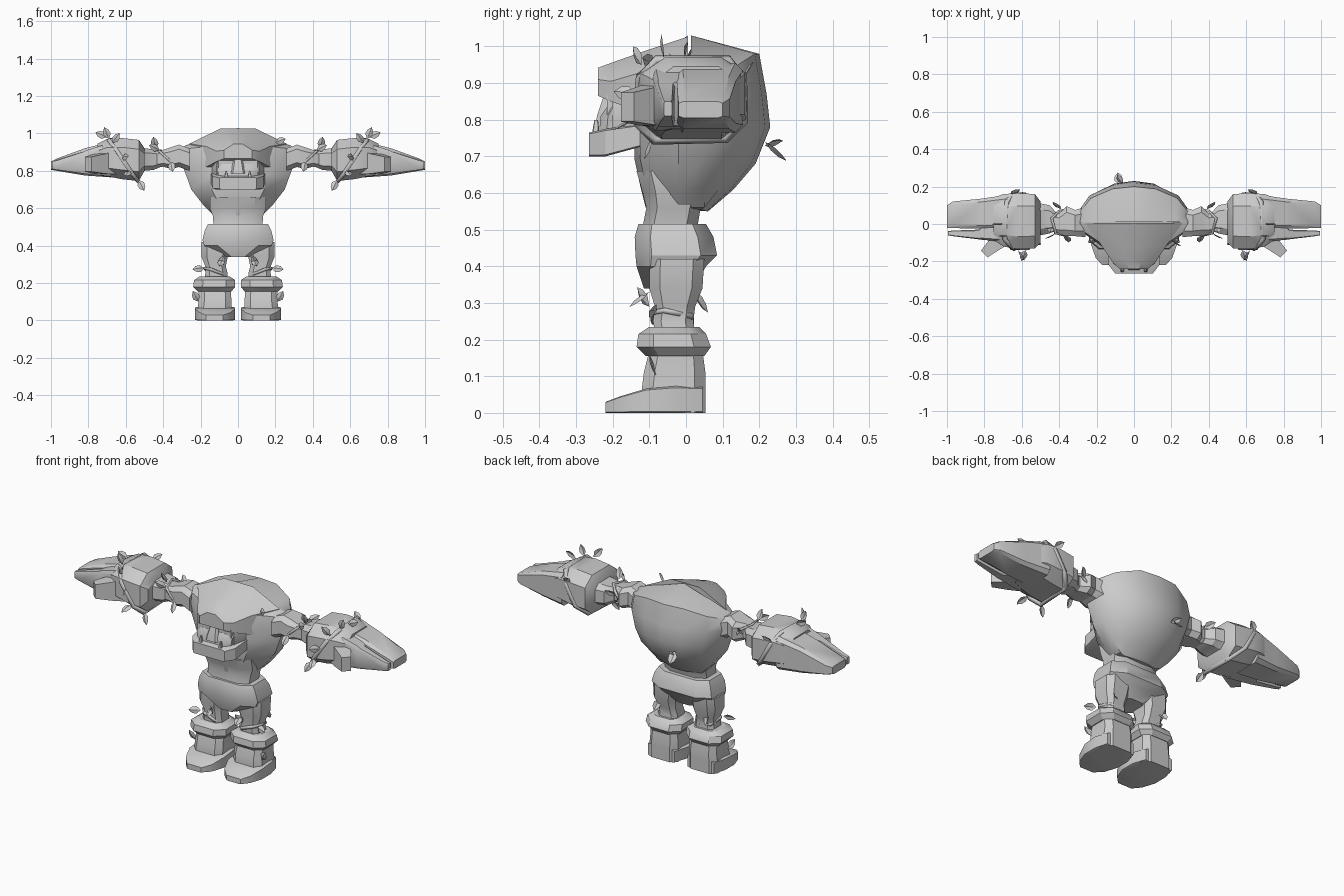
import bpy, bmesh, math
from mathutils import Vector

stone = bpy.data.materials.new("grey stone")
stone.diffuse_color = (0.6, 0.6, 0.6, 1)


def finish(name, bm, angle=30):
    bmesh.ops.recalc_face_normals(bm, faces=bm.faces)
    me = bpy.data.meshes.new(name)
    bm.to_mesh(me)
    bm.free()
    ob = bpy.data.objects.new(name, me)
    bpy.context.collection.objects.link(ob)
    me.materials.append(stone)
    bpy.ops.object.select_all(action='DESELECT')
    bpy.context.view_layer.objects.active = ob
    ob.select_set(True)
    bpy.ops.object.shade_smooth_by_angle(angle=math.radians(angle))
    return ob


def loft(name, rings, angle=30):
    """Skin a list of equal-length point rings and cap both ends."""
    bm = bmesh.new()
    vs = [[bm.verts.new(p) for p in r] for r in rings]
    n = len(vs[0])
    for a, b in zip(vs, vs[1:]):
        for i in range(n):
            j = (i + 1) % n
            bm.faces.new((a[i], a[j], b[j], b[i]))
    bm.faces.new(vs[0])
    bm.faces.new(vs[-1])
    return finish(name, bm, angle)


def ring(axis, pos, a0, a1, b0, b1, c=0.3):
    """Chamfered rectangle across the given axis."""
    a, b = (a1 - a0) / 2 * c, (b1 - b0) / 2 * c
    pts = [(a0 + a, b0), (a1 - a, b0), (a1, b0 + b), (a1, b1 - b),
           (a1 - a, b1), (a0 + a, b1), (a0, b1 - b), (a0, b0 + b)]
    return [{'x': (pos, p, q), 'y': (p, pos, q), 'z': (p, q, pos)}[axis] for p, q in pts]


def stack(name, axis, rows, s=1, c=0.3, angle=30):
    rings = [[(x * s, y, z) for x, y, z in ring(axis, *r, c)] for r in rows]
    return loft(name, rings, angle)


def vine(name, pts, s=1, depth=0.014):
    cu = bpy.data.curves.new(name, 'CURVE')
    cu.dimensions = '3D'
    cu.bevel_depth, cu.bevel_resolution = depth, 0
    sp = cu.splines.new('POLY')
    sp.points.add(len(pts) - 1)
    for p, (x, y, z) in zip(sp.points, pts):
        p.co = (x * s, y, z, 1)
    sp.use_cyclic_u = True
    cu.materials.append(stone)
    ob = bpy.data.objects.new(name, cu)
    bpy.context.collection.objects.link(ob)


def leaf(base, direction, s=1, size=0.068):
    """Folded pointed leaf growing from base along direction."""
    d = Vector(direction).normalized()
    side = d.cross(Vector((0.2, -1, 0.3))).normalized()
    up = side.cross(d)
    b = Vector(base)
    bm = bmesh.new()
    pts = [b]
    for t, w in ((0.35, 0.29), (0.7, 0.24)):
        m = b + d * size * t
        pts += [m - side * size * w, m + up * size * 0.09, m + side * size * w]
    pts.append(b + d * size)
    v = [bm.verts.new((p.x * s, p.y, p.z)) for p in pts]
    for f in ((0, 1, 2), (0, 2, 3), (1, 4, 5, 2), (2, 5, 6, 3), (4, 7, 5), (5, 7, 6)):
        bm.faces.new([v[i] for i in f])
    finish("leaf", bm)


# Torso: broad chest tapering to the waist, topped by a ridge
def torso_ring(hw, yf, yb, zf, zs, zb):
    ym = 0.01
    half = [(0.55 * hw, yf + 0.015, zf * 0.6 + zs * 0.4), (hw, ym - 0.03, zs), (hw, ym + 0.04, zs),
            (0.77 * hw, yb * 0.69, zs * 0.5 + zb * 0.5), (0.38 * hw, yb * 0.94, zb)]
    return ([(0, yf, zf)] + half + [(0, yb, zb)]
            + [(-x, y, z) for x, y, z in reversed(half)])


top = [(x * 0.98, 0.008 + y * 0.03, 1.03 - abs(x) * 0.33)
       for x, y, z in torso_ring(0.29, -0.12, 0.2, 1, 1, 1)]
loft("torso", [
    torso_ring(0.13, -0.11, 0.06, 0.56, 0.56, 0.55),
    torso_ring(0.18, -0.125, 0.13, 0.62, 0.61, 0.61),
    torso_ring(0.25, -0.14, 0.19, 0.69, 0.70, 0.68),
    torso_ring(0.275, -0.14, 0.23, 0.78, 0.77, 0.78),
    torso_ring(0.31, -0.135, 0.22, 0.87, 0.86, 0.87),
    torso_ring(0.30, -0.125, 0.20, 0.94, 0.915, 0.98),
    top], 35)

# Waist and pelvis
stack("waist", 'z', [(0.50, -.13, .13, -.12, .03), (0.56, -.135, .135, -.108, .04),
                     (0.60, -.15, .15, -.118, .06), (0.66, -.15, .15, -.135, .06)], c=0.4)
stack("pelvis", 'z', [(0.34, -.06, .06, -.115, .02), (0.40, -.18, .18, -.135, .055),
                      (0.43, -.19, .19, -.138, .085), (0.48, -.178, .178, -.14, .075),
                      (0.515, -.16, .16, -.13, .055)], c=0.4)

# Head: hood sloping down from the ridge, face, nose, upper and lower jaw
loft("brow_hood", [[(-w, y, zb), (w, y, zb), (w, y, zs), (w * .35, y, zt), (-w * .35, y, zt), (-w, y, zs)]
                   for y, w, zb, zs, zt in ((-.24, .075, .865, .91, .942), (-.205, .115, .85, .905, .955),
                                            (-.12, .17, .82, .93, .985), (.006, .26, .84, .945, 1.027))])
stack("face", 'y', [(-.215, -.105, .105, .75, .88), (-.08, -.14, .14, .73, .88)], c=0.2)
stack("nose", 'z', [(.785, -.04, .04, -.247, -.15), (.81, -.035, .035, -.243, -.15),
                    (.88, -.018, .018, -.22, -.15)])
stack("upper_jaw", 'z', [(.765, -.105, .105, -.237, -.10), (.81, -.11, .11, -.233, -.10),
                         (.835, -.115, .115, -.216, -.10)], c=0.3)
stack("lower_jaw", 'y', [(-.265, -.10, .10, .70, .765), (-.22, -.135, .135, .70, .775),
                         (-.11, -.145, .145, .73, .79)], c=0.12)

for s in (1, -1):
    # Tusk and cheek
    stack("tusk", 'z', [(.755, .05, .075, -.258, -.235), (.80, .06, .066, -.25, -.24)], s)
    stack("cheek", 'y', [(-.20, .09, .115, .765, .855), (-.09, .11, .15, .75, .87)], s)

    # Arm: shoulder, upper arm, elbow
    stack("upper_arm", 'x', [(.26, -.07, .09, .80, .92), (.315, -.065, .075, .82, .94),
                             (.36, -.065, .095, .81, .925), (.40, -.055, .055, .822, .912),
                             (.44, -.04, .055, .815, .908)], s, 0.4)
    stack("elbow", 'x', [(.415, -.035, .06, .82, .905), (.45, -.05, .10, .805, .915),
                         (.50, -.06, .11, .80, .92), (.535, -.09, .12, .78, .94)], s, 0.4)
    # Forearm flaring out, then the flat tapering hand
    stack("forearm", 'x', [(.50, -.10, .12, .80, .92), (.53, -.13, .16, .745, .965),
                           (.62, -.135, .165, .755, .975), (.70, -.12, .16, .77, .97),
                           (.75, -.085, .14, .775, .945)], s, 0.45, 35)
    stack("hand", 'x', [(.68, -.03, .155, .765, .955), (.82, -.025, .135, .775, .92),
                        (.97, -.022, .12, .80, .865), (1.0, -.02, .10, .805, .85)], s, 0.22)
    stack("forefinger", 'x', [(.68, -.095, .0, .77, .95), (.81, -.085, .0, .782, .91),
                              (.83, -.082, -.03, .785, .90), (.97, -.065, -.035, .805, .855),
                              (.995, -.06, -.038, .81, .85)], s, 0.22)
    # Thumb angled forwards
    loft("thumb", [[(s * (x + dx), y + dy, z) for dx, dy, z in
                    ((-w, -w, z0), (w, w, z0), (w, w, z1), (-w, -w, z1))]
                   for x, y, w, z0, z1 in ((.67, -.04, .04, .78, .91), (.74, -.105, .028, .785, .89),
                                           (.80, -.16, .018, .795, .875))])

    # Leg, cuff, boot shaft and foot
    stack("leg", 'z', [(.22, .06, .18, -.085, .025), (.25, .055, .175, -.09, .02),
                       (.29, .065, .175, -.085, .025), (.34, .055, .195, -.10, .045),
                       (.42, .04, .195, -.10, .05)], s, 0.4)
    stack("boot_cuff", 'z', [(.155, .035, .215, -.11, .05), (.18, .015, .24, -.135, .068),
                             (.215, .015, .235, -.13, .055), (.235, .045, .205, -.10, .035)], s, 0.45)
    stack("boot_shaft", 'z', [(.0, .035, .215, -.12, .053), (.07, .035, .215, -.12, .053),
                              (.11, .035, .21, -.115, .053), (.17, .04, .21, -.10, .045)], s, 0.35)
    stack("foot", 'y', [(-.22, .08, .17, 0, .03), (-.18, .04, .205, 0, .045),
                        (-.11, .015, .23, 0, .066), (-.03, .015, .23, 0, .073),
                        (.045, .04, .21, 0, .07)], s, 0.12)

    # Vines wound around forearm, upper arm and leg
    vine("forearm_vine", [(.535, -.085, .745), (.57, -.13, .79), (.65, -.128, .91), (.69, -.08, .963),
                          (.68, .115, .963), (.65, .157, .91), (.59, .16, .80), (.54, .11, .75)], s)
    vine("arm_vine", [(.34, -.045, .83), (.37, -.062, .86), (.42, -.05, .905),
                      (.44, .03, .917), (.40, .07, .895), (.35, .08, .835)], s, 0.008)
    vine("leg_vine", [(.065, -.06, .245), (.085, -.09, .25), (.15, -.09, .275), (.178, -.06, .28),
                      (.165, .015, .265), (.075, .015, .24)], s, 0.009)

    # Leaves on the vines
    for base, d in [((.69, -.06, .97), (.4, -.1, 1)), ((.70, 0, .98), (1, 0, .4)),
                    ((.67, -.12, .95), (-.6, -.4, .8)), ((.62, -.14, .87), (-.5, -.8, .1)),
                    ((.58, -.14, .80), (.3, -.8, -.4)), ((.53, -.09, .75), (-.5, -.4, -1)),
                    ((.66, .16, .92), (-.4, .2, .3)), ((.44, -.02, .92), (.2, -.4, 1)),
                    ((.42, -.05, .91), (1, -.5, .5)), ((.36, -.06, .85), (-.2, -.7, -1)),
                    ((.39, .08, .88), (.7, .6, .5)), ((.10, -.10, .29), (-.4, -.5, .8)),
                    ((.18, -.08, .28), (.9, -.3, -.1)), ((.15, .025, .33), (.2, .5, -.8)),
                    ((.09, -.10, .33), (0, -.8, -.6)), ((.21, -.08, .10), (.5, -.3, .9))]:
        leaf(base, d, s)

# Loose leaves on the chest and back
leaf((.20, -.085, .95), (.8, -.5, .3))
leaf((-.08, .215, .74), (-.1, .8, -.7), 1, 0.08)
leaf((-.06, .215, .73), (-.5, .8, .2), 1, 0.06)
